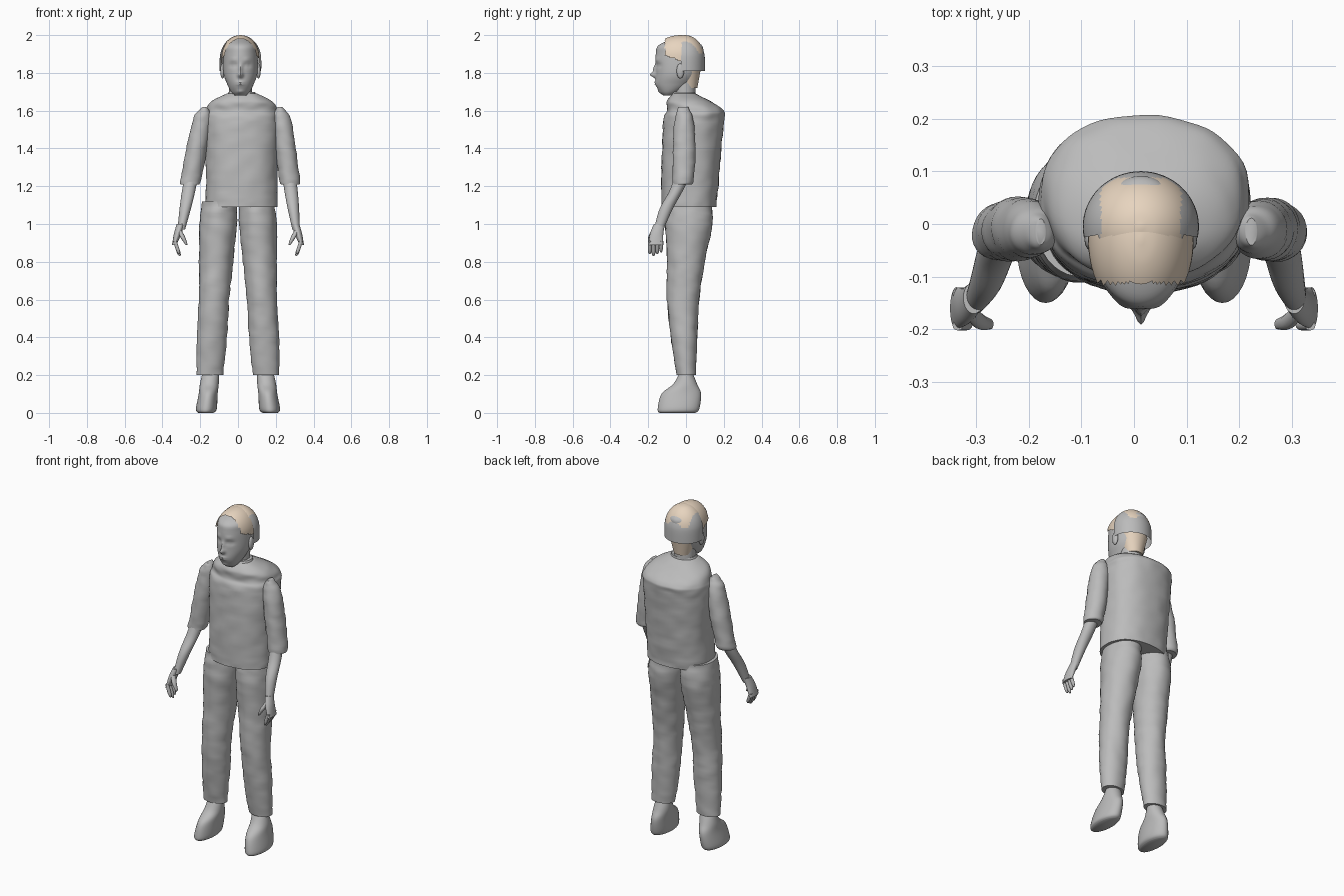
import bpy, bmesh, math
from mathutils import Vector, noise

cube = bpy.data.objects.get("Cube")
if cube:
    bpy.data.objects.remove(cube)


def material(name, colour):
    mat = bpy.data.materials.new(name)
    mat.use_nodes = True
    mat.diffuse_color = (*colour, 1)
    bsdf = mat.node_tree.nodes["Principled BSDF"]
    bsdf.inputs["Base Color"].default_value = (*colour, 1)
    bsdf.inputs["Roughness"].default_value = 0.8
    return mat


GREY = material("plain_grey", (0.5, 0.5, 0.5))
BEIGE = material("beige", (0.8, 0.66, 0.52))


def spline(before, start, end, after, t):
    """Point on a smooth curve from start to end."""
    leave, arrive = (end - before) / 2, (after - start) / 2
    ease = t * t * (3 - 2 * t)
    return (start.lerp(end, ease) + leave * t * (1 - t) ** 2
            - arrive * t * t * (1 - t))


def signed_power(value, power):
    return math.copysign(abs(value) ** (2 / power), value)


def loft(name, rings, centre, mats=(GREY,), sides=32, steps=5, power=2,
         shape=None, keep=None, rule=None):
    """Skin smooth rounded rings, each (height, front, back, half width).
    centre gives the sideways middle at a height."""
    rows = [Vector(ring) for ring in rings]
    path = []
    for i, (start, end) in enumerate(zip(rows, rows[1:])):
        before = rows[max(i - 1, 0)]
        after = rows[min(i + 2, len(rows) - 1)]
        path += [spline(before, start, end, after, s / steps) for s in range(steps)]
    path.append(rows[-1])

    bm = bmesh.new()
    loops = []
    for z, front, back, half in path:
        loop = []
        for k in range(sides):
            angle = math.tau * k / sides
            point = Vector((centre(z) + half * signed_power(math.cos(angle), power),
                            (front + back) / 2
                            + (back - front) / 2 * signed_power(math.sin(angle), power), z))
            loop.append(bm.verts.new(shape(point, angle) if shape else point))
        loops.append(loop)
    for low, high in zip(loops, loops[1:]):
        for k in range(sides):
            bm.faces.new((low[k - 1], low[k], high[k], high[k - 1]))
    bm.faces.new(loops[0])
    bm.faces.new(loops[-1])
    bmesh.ops.recalc_face_normals(bm, faces=bm.faces)
    if keep:
        spare = [f for f in bm.faces if not keep(f.calc_center_median())]
        bmesh.ops.delete(bm, geom=spare, context="FACES")
    if rule:
        for f in bm.faces:
            f.material_index = rule(f.calc_center_median())

    mesh = bpy.data.meshes.new(name)
    bm.to_mesh(mesh)
    bm.free()
    for mat in mats:
        mesh.materials.append(mat)
    mesh.shade_smooth()
    mesh.set_sharp_from_angle(angle=math.radians(50))
    bpy.context.collection.objects.link(bpy.data.objects.new(name, mesh))


def dome(base, height, front, back, half, start=0):
    """Rings of an ellipsoid from a start angle in degrees up to its tip."""
    rings = []
    middle, depth = (front + back) / 2, (back - front) / 2
    for i in range(7):
        angle = math.radians(start + (88 - start) * i / 6)
        c = math.cos(angle)
        rings.append((base + height * math.sin(angle),
                      middle - depth * c, middle + depth * c, half * c))
    return rings


def wrinkle(point, angle):
    """Cloth folds that push the surface in and out."""
    bump = noise.noise(Vector((point.x, point.y, point.z * 2)) * 14)
    return point + Vector((math.cos(angle), math.sin(angle), 0)) * bump * 0.005


# Facial relief: sideways, height, rise, width, tallness
RELIEF = {
    "nose_tip": (0, 1.79, .03, .013, .014),
    "nose_bridge": (0, 1.82, .014, .01, .02),
    "lips": (0, 1.745, .008, .02, .01),
    "mouth_line": (0, 1.745, -.005, .02, .003),
    "chin": (0, 1.7, .006, .02, .01),
    "eye_sockets": (.036, 1.84, -.012, .02, .01),
    "eyeballs": (.036, 1.84, .007, .01, .006),
    "brows": (.036, 1.87, .005, .02, .01),
}


def face(point, angle):
    if math.sin(angle) < 0:
        across = abs(point.x - head_x(point.z))
        for x, z, rise, width, tall in RELIEF.values():
            point.y -= rise * math.exp(-((across - x) / width) ** 2
                                       - ((point.z - z) / tall) ** 2)
    return point


def head_x(z):
    return .013


def body_x(z):
    return .02


# Shirt, collar and neck
loft("shirt", [(1.09, -.13, .16, .19), (1.3, -.13, .18, .19), (1.54, -.12, .2, .2),
               (1.6, -.1, .2, .19), (1.65, -.1, .13, .16), (1.69, -.07, .05, .08)],
     body_x, sides=64, steps=9, power=2.3, shape=wrinkle)
loft("collar", [(1.64, -.1, .06, .1), (1.7, -.07, .05, .07)], body_x)
loft("neck", [(1.6, -.06, .05, .06), (1.8, -.07, .05, .06)], head_x)

# Head and ears
loft("head", [(1.68, -.12, -.07, .03), (1.7, -.14, -.03, .05), (1.74, -.16, .03, .07),
              (1.8, -.16, .07, .09), (1.9, -.16, .09, .09), (1.95, -.14, .08, .08),
              (1.99, -.04, 0, .02)],
     head_x, sides=96, steps=10, shape=face)
for s, side in ((-1, "right"), (1, "left")):
    loft(side + "_ear", dome(1.81, .04, -.05, -.01, .012, start=-88),
         lambda z: head_x(z) + s * .095, sides=16, steps=2)

# Hair: front band, back cap with a lighter crown, and nape
loft("front_hair", [(1.84, -.18, .12, .1)] + dome(1.88, .12, -.18, .12, .1),
     head_x, mats=(BEIGE,), sides=64,
     keep=lambda c: -.112 < c.y < 0 and c.z > 1.85 - c.y * .4)
loft("back_cap", [(1.81, -.11, .1, .11)] + dome(1.87, .13, -.11, .1, .11),
     head_x, mats=(GREY, BEIGE), sides=64,
     keep=lambda c: c.y > -.024 and c.z > 1.811,
     rule=lambda c: int(abs(c.x - head_x(c.z)) < .076 and c.z > 1.9 and c.y < .088))
loft("nape_hair", [(1.72, -.04, .06, .05), (1.83, -.06, .08, .08)], head_x,
     mats=(BEIGE,), keep=lambda c: c.y > 0)

# Arms and legs, one set for each side
for s, side in ((-1, "right"), (1, "left")):
    def arm_x(z):
        return s * (.2 + (1.62 - z) * .16) + (z - .85) * .03

    loft(side + "_sleeve", [(1.62, -.04, .01, .01), (1.6, -.05, .02, .03),
                            (1.55, -.06, .04, .05), (1.4, -.07, .05, .055),
                            (1.24, -.07, .04, .055), (1.21, -.07, .03, .05)],
         arm_x, steps=7, shape=wrinkle)
    loft(side + "_forearm", [(1.25, -.06, .02, .036), (1.17, -.09, -.02, .035),
                             (1.08, -.14, -.07, .03), (.97, -.17, -.12, .02)], arm_x)
    loft(side + "_palm", [(1, -.17, -.11, .02), (.95, -.19, -.12, .02),
                          (.89, -.2, -.12, .012)], lambda z: s * (.31 + (.98 - z) * .3))
    for i, finger in enumerate(("little", "ring", "middle", "index")):
        y = -.132 - i * .02
        tip = .83 + abs(i - 2) * .01
        loft(f"{side}_{finger}_finger",
             [(.91, y - .01, y + .01, .01), (tip + .02, y - .01, y + .01, .01),
              (tip, y - .004, y + .004, .004)],
             lambda z: s * (.308 + (z - .83) * .33), sides=12)
    loft(side + "_thumb", [(.97, -.18, -.15, .012), (.93, -.2, -.17, .013),
                           (.89, -.2, -.18, .006)],
         lambda z: s * (.27 + (z - .885) * .5), sides=12)

    loft(side + "_trouser_leg", [(1.12, -.1, .13, .09), (1, -.11, .14, .1),
                                 (.8, -.1, .1, .09), (.6, -.1, .07, .08),
                                 (.4, -.08, .06, .08), (.2, -.05, .05, .07)],
         lambda z: s * (.16 - z * .055), sides=40, steps=8, shape=wrinkle)
    loft(side + "_shoe", [(0, -.14, .05, .04), (.02, -.15, .07, .055),
                          (.1, -.13, .08, .05), (.15, -.07, .06, .05),
                          (.2, -.04, .04, .045)], lambda z: s * (.17 - z * .12))
